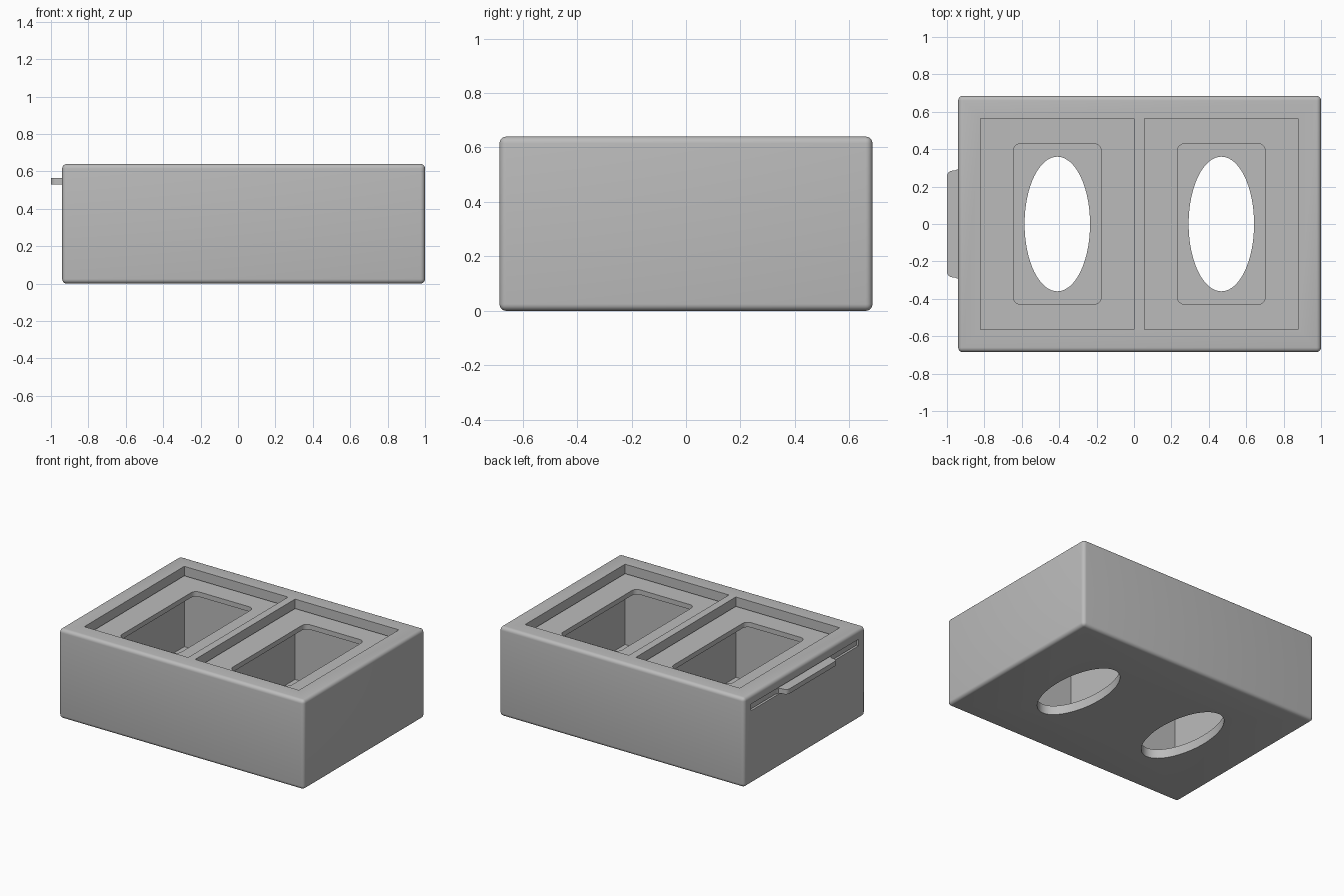
import bpy, bmesh, math
from mathutils import Vector

cube = bpy.data.objects.get("Cube")
if cube:
    bpy.data.objects.remove(cube, do_unlink=True)

grey = bpy.data.materials.new("plain grey")
grey.use_nodes = True
grey.diffuse_color = (0.5, 0.5, 0.5, 1)
grey.node_tree.nodes["Principled BSDF"].inputs["Base Color"].default_value = (0.5, 0.5, 0.5, 1)


def fillet(points, radius, steps=6):
    """Round every corner of a closed outline."""
    pts = [Vector(p) for p in points]
    out = []
    for i, p in enumerate(pts):
        a = (pts[i - 1] - p).normalized()
        b = (pts[(i + 1) % len(pts)] - p).normalized()
        centre = p + (a + b) * radius
        for k in range(steps + 1):
            t = k / steps * math.pi / 2
            out.append(centre - b * radius * math.cos(t) - a * radius * math.sin(t))
    return out


def rect(x0, x1, y):
    return [(x0, -y), (x1, -y), (x1, y), (x0, y)]


def prism(name, outline, z0, z1, bevel=0):
    """Extrude an outline between two heights."""
    bm = bmesh.new()
    face = bm.faces.new([bm.verts.new((p[0], p[1], z0)) for p in outline])
    top = bmesh.ops.extrude_face_region(bm, geom=[face])
    verts = [v for v in top["geom"] if isinstance(v, bmesh.types.BMVert)]
    bmesh.ops.translate(bm, verts=verts, vec=(0, 0, z1 - z0))
    bmesh.ops.recalc_face_normals(bm, faces=bm.faces)
    if bevel:
        bmesh.ops.bevel(bm, geom=bm.edges[:], offset=bevel, segments=5,
                        profile=0.5, affect='EDGES')
    mesh = bpy.data.meshes.new(name)
    bm.to_mesh(mesh)
    bm.free()
    mesh.materials.append(grey)
    obj = bpy.data.objects.new(name, mesh)
    bpy.context.collection.objects.link(obj)
    return obj


def activate(obj):
    bpy.ops.object.select_all(action='DESELECT')
    obj.select_set(True)
    bpy.context.view_layer.objects.active = obj


def cut(target, cutter):
    cutter.hide_render = True
    mod = target.modifiers.new("cut", 'BOOLEAN')
    mod.operation = 'DIFFERENCE'
    mod.solver = 'EXACT'
    mod.object = cutter
    activate(target)
    bpy.ops.object.modifier_apply(modifier=mod.name)
    bpy.data.objects.remove(cutter, do_unlink=True)


# Box body and sliding plate with its rounded pull tab
body = prism("box_body", rect(-0.94, 1.0, 0.685), 0, 0.64, bevel=0.025)
tab_end = fillet([(-0.93, -0.285), (-0.93, 0.285), (-1.0, 0.285), (-1.0, -0.285)], 0.03)
tab = tab_end[14:]
root = [(-0.93, -0.315), (-0.939, -0.294), (-0.96, -0.285)]
outline = [(0.92, 0.6), (-0.93, 0.6)]
outline += [(x, -y) for x, y in root] + tab + root[::-1] + [(-0.93, -0.6), (0.92, -0.6)]
plate = prism("sliding_plate", outline, 0.53, 0.565)

# Two compartments, each with an oval floor opening and a plate window
FLOOR = 0.065
for x in (-0.41, 0.467):
    cut(body, prism("compartment_cutter", rect(x - 0.411, x + 0.411, 0.565), FLOOR, 0.8))
    oval = [(x + 0.175 * math.cos(a), 0.36 * math.sin(a))
            for a in (2 * math.pi * i / 64 for i in range(64))]
    cut(body, prism("oval_cutter", oval, -0.1, 0.2))
    window = fillet(rect(x - 0.235, x + 0.235, 0.43), 0.04)
    cut(plate, prism("window_cutter", window, 0.4, 0.7))

# Slot that the plate slides into
cut(body, prism("slot_cutter", rect(-1.1, 0.93, 0.61), 0.525, 0.572))

for obj in (body, plate):
    activate(obj)
    bpy.ops.object.shade_smooth_by_angle(angle=math.radians(30))
